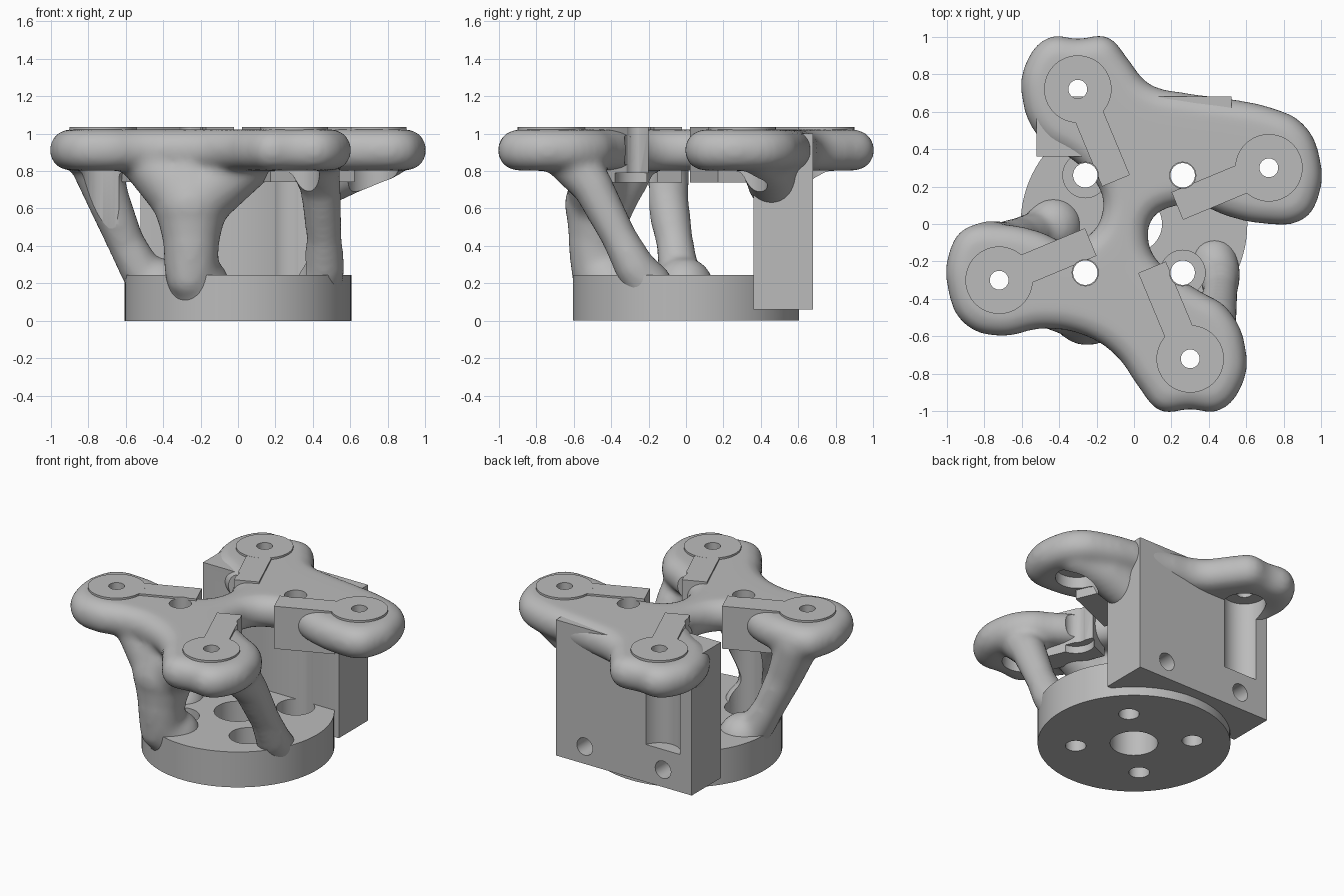
import bpy
import bmesh
from math import radians, pi
from mathutils import Vector, Matrix

if "Cube" in bpy.data.objects:
    bpy.data.objects.remove(bpy.data.objects["Cube"])

grey = bpy.data.materials.new("plain grey")
grey.use_nodes = True
grey.diffuse_color = (0.5, 0.5, 0.5, 1)
grey.node_tree.nodes["Principled BSDF"].inputs["Base Color"].default_value = (0.5, 0.5, 0.5, 1)


def make(name, bm):
    bmesh.ops.recalc_face_normals(bm, faces=bm.faces)
    mesh = bpy.data.meshes.new(name)
    bm.to_mesh(mesh)
    bm.free()
    obj = bpy.data.objects.new(name, mesh)
    bpy.context.collection.objects.link(obj)
    mesh.materials.append(grey)
    return obj


def lathe(bm, profile, centre=(0, 0), sides=48):
    """Closed turned solid from (radius, height) pairs, bottom to top."""
    rings = []
    for r, z in profile:
        ring = bmesh.ops.create_circle(bm, segments=sides, radius=r,
                                       matrix=Matrix.Translation((*centre, z)))["verts"]
        rings.append(ring)
    for low, high in zip(rings, rings[1:]):
        for i in range(sides):
            j = (i + 1) % sides
            bm.faces.new((low[i], low[j], high[j], high[i]))
    bm.faces.new(rings[0][::-1])
    bm.faces.new(rings[-1])


def box(bm, low, high, matrix=Matrix()):
    low, high = Vector(low), Vector(high)
    size = Matrix.Diagonal((*(high - low), 1))
    bmesh.ops.create_cube(bm, size=1, matrix=matrix @ Matrix.Translation((low + high) / 2) @ size)


def strut(bm, *joints):
    """Round tapered limb through (x, y, z, radius) joints."""
    for x, y, z, r in joints:
        bmesh.ops.create_uvsphere(bm, u_segments=24, v_segments=16, radius=r,
                                  matrix=Matrix.Translation((x, y, z)))
    for a, b in zip(joints, joints[1:]):
        p, q = Vector(a[:3]), Vector(b[:3])
        turn = (q - p).to_track_quat('Z', 'Y').to_matrix().to_4x4()
        bmesh.ops.create_cone(bm, cap_ends=True, segments=24, radius1=a[3], radius2=b[3],
                              depth=(q - p).length, matrix=Matrix.Translation((p + q) / 2) @ turn)


def bake(obj):
    bpy.context.view_layer.update()
    graph = bpy.context.evaluated_depsgraph_get()
    mesh = bpy.data.meshes.new_from_object(obj.evaluated_get(graph))
    obj.modifiers.clear()
    obj.data = mesh


# Cutter: driver access holes, lobe bolt pockets, centre bore, cross holes
bm = bmesh.new()
for x in (-0.26, 0.26):
    for y in (-0.26, 0.26):
        lathe(bm, [(0.065, -0.1), (0.065, 0.1), (0.12, 0.1), (0.12, 0.79),
                   (0.07, 0.79), (0.07, 1.2)], (x, y))
lobes = [(-0.3, 0.72), (0.72, 0.3), (0.3, -0.72), (-0.72, -0.3)]
for lobe in lobes:
    lathe(bm, [(0.135, 0.32), (0.135, 0.88), (0.05, 0.88), (0.05, 1.2)], lobe)
lathe(bm, [(0.15, -0.1), (0.15, 0.4)])
for x in (-0.3, 0.3):
    bmesh.ops.create_cone(bm, cap_ends=True, segments=32, radius1=0.06, radius2=0.06, depth=0.35,
                          matrix=Matrix.Translation((x, 0.63, 0.18)) @ Matrix.Rotation(pi / 2, 4, 'X'))
cutter = make("hole_cutter", bm)
cutter.hide_render = True


def finish(obj, angle=35):
    cut = obj.modifiers.new("holes", 'BOOLEAN')
    cut.operation = 'DIFFERENCE'
    cut.solver = 'EXACT'
    cut.object = cutter
    bake(obj)
    bpy.ops.object.select_all(action='DESELECT')
    obj.select_set(True)
    bpy.context.view_layer.objects.active = obj
    bpy.ops.object.shade_smooth_by_angle(angle=radians(angle))


# Four-lobed top: lobes repeat by half turn, the edges between them differ
lobe_outer = [(-0.34, 0.35), (-0.5, 0.45), (-0.6, 0.68), (-0.57, 0.88),
              (-0.45, 1.0), (-0.3, 0.99), (-0.14, 1.0), (-0.03, 0.88)]
lobe_side = [(0.9, 0.54), (0.99, 0.37), (0.985, 0.14), (0.9, 0.02), (0.7, 0), (0.5, 0.04), (0.34, 0.1)]
back_edge = [(0.08, 0.75), (0.28, 0.7), (0.5, 0.67), (0.74, 0.62)]
front_edge = [(-0.7, -0.6), (-0.5, -0.56), (-0.28, -0.59), (-0.1, -0.7)]
right_waist = [(0.2, 0.09), (0.1, 0.03), (0.08, -0.1), (0.13, -0.2)]
left_waist = [(-0.22, -0.04), (-0.17, 0.06), (-0.17, 0.15), (-0.22, 0.24)]


def half_turn(points):
    return [(-x, -y) for x, y in points]


outline = (lobe_outer + back_edge + lobe_side + right_waist + half_turn(lobe_outer)
           + front_edge[::-1] + half_turn(lobe_side) + left_waist)
curve = bpy.data.curves.new("top_outline", 'CURVE')
curve.dimensions = '2D'
curve.fill_mode = 'BOTH'
curve.bevel_depth = 0.105
curve.extrude = 0.005
curve.offset = -0.105
curve.bevel_resolution = 5
spline = curve.splines.new('BEZIER')
spline.bezier_points.add(len(outline) - 1)
for point, (x, y) in zip(spline.bezier_points, outline):
    point.co = (x, y, 0)
    point.handle_left_type = point.handle_right_type = 'AUTO'
spline.use_cyclic_u = True
spline.resolution_u = 4
slab = bpy.data.objects.new("top_outline", curve)
bpy.context.collection.objects.link(slab)
bpy.context.view_layer.update()
slab_mesh = bpy.data.meshes.new_from_object(slab.evaluated_get(bpy.context.evaluated_depsgraph_get()))
bpy.data.objects.remove(slab)

# Flowing body: slab plus flared legs and gussets, fused and softened
bm = bmesh.new()
bm.from_mesh(slab_mesh)
bmesh.ops.remove_doubles(bm, verts=bm.verts, dist=0.0005)
bmesh.ops.translate(bm, verts=bm.verts, vec=(0, 0, 0.912))
# front right leg
strut(bm, (0.4, -0.62, 0.87, 0.14), (0.44, -0.5, 0.72, 0.11), (0.46, -0.36, 0.45, 0.095),
      (0.46, -0.27, 0.28, 0.11), (0.43, -0.2, 0.19, 0.13))
# front leg with its spreading web
strut(bm, (-0.24, -0.38, 0.79, 0.21), (-0.25, -0.45, 0.62, 0.2), (-0.25, -0.48, 0.42, 0.15),
      (-0.25, -0.47, 0.28, 0.145), (-0.21, -0.4, 0.18, 0.17))
strut(bm, (-0.5, -0.4, 0.87, 0.14), (-0.25, -0.45, 0.62, 0.18), (0.08, -0.5, 0.87, 0.14))
strut(bm, (-0.26, -0.5, 0.32, 0.12), (-0.26, -0.49, 0.23, 0.12))
# left leg
strut(bm, (-0.77, -0.12, 0.87, 0.14), (-0.69, -0.1, 0.64, 0.115), (-0.6, -0.06, 0.42, 0.1),
      (-0.52, -0.04, 0.27, 0.11), (-0.43, -0.01, 0.18, 0.16))
# gussets onto the back block
strut(bm, (0.78, 0.4, 0.88, 0.13), (0.6, 0.44, 0.82, 0.14), (0.43, 0.46, 0.73, 0.13))
strut(bm, (-0.42, 0.66, 0.88, 0.12), (-0.44, 0.5, 0.74, 0.08))
body = make("flowing_body", bm)
remesh = body.modifiers.new("fuse", 'REMESH')
remesh.mode = 'VOXEL'
remesh.voxel_size = 0.02
soften = body.modifiers.new("soften", 'SMOOTH')
soften.factor = 0.5
soften.iterations = 14
bake(body)
body.data.materials.clear()
body.data.materials.append(grey)
finish(body, 40)

# Round base flange
bm = bmesh.new()
lathe(bm, [(0.605, 0), (0.605, 0.245)], sides=96)
finish(make("base_flange", bm))

# Upright back block
bm = bmesh.new()
box(bm, (-0.52, 0.36, 0.06), (0.52, 0.68, 1.0))
finish(make("back_block", bm))

# Keyhole pads: a raised disc and a straight arm pointing inwards
for name, lobe in zip(("back", "left", "front", "right"), lobes):
    bm = bmesh.new()
    lathe(bm, [(0.18, 0.92), (0.18, 1.035)], lobe)
    finish(make(name + "_pad", bm))
    bm = bmesh.new()
    turn = Vector((*lobe, 0)).to_track_quat('X', 'Z').to_matrix().to_4x4()
    box(bm, (0.25, -0.08, 0.74), (0.64, 0.08, 1.0345), turn)
    finish(make(name + "_arm", bm))

bpy.data.objects.remove(cutter)
